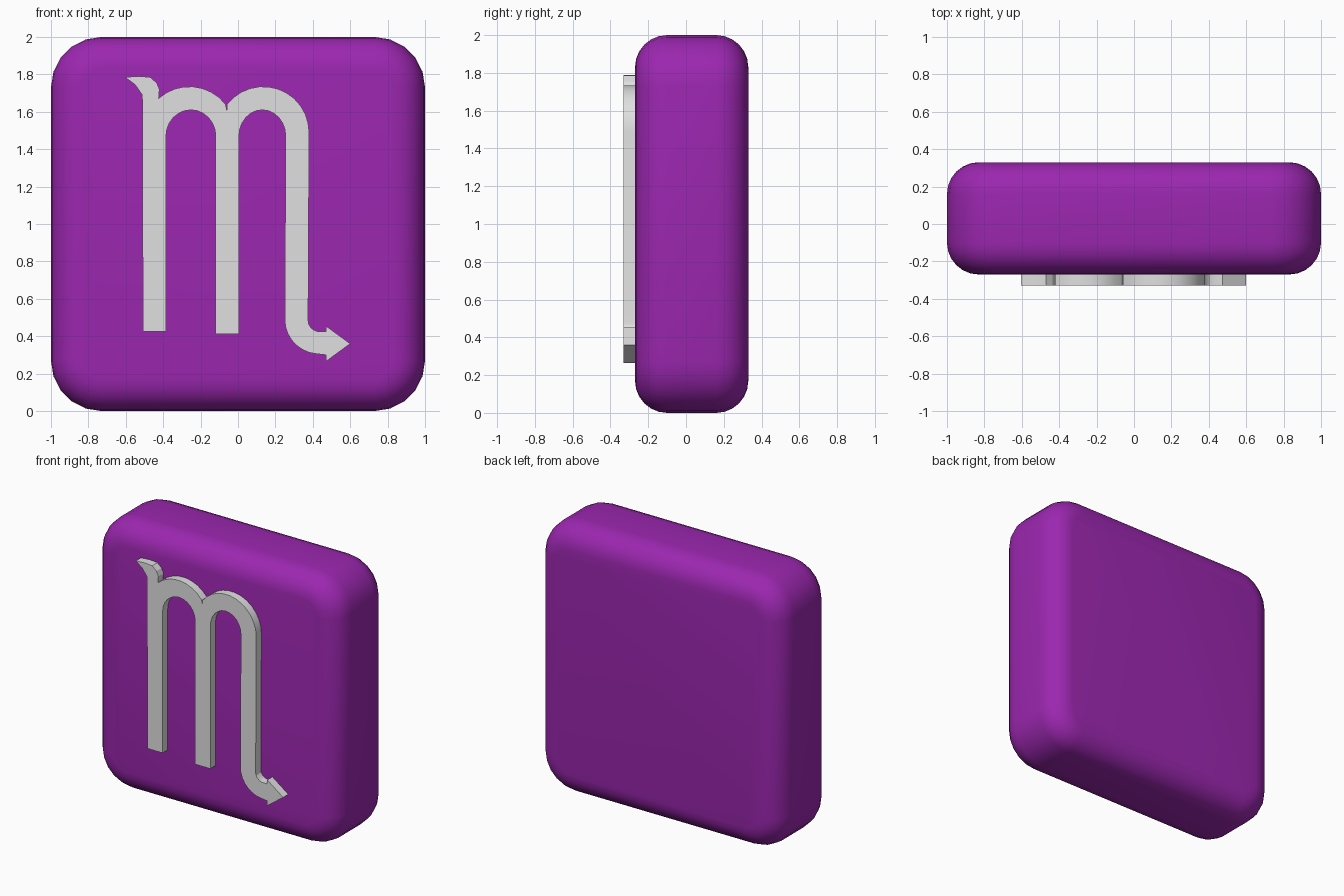
import bpy, bmesh, math

if "Cube" in bpy.data.objects:
    bpy.data.objects.remove(bpy.data.objects["Cube"])


def material(name, color):
    m = bpy.data.materials.new(name)
    m.diffuse_color = (*color, 1)
    m.use_nodes = True
    m.node_tree.nodes["Principled BSDF"].inputs["Base Color"].default_value = m.diffuse_color
    return m


def finish(name, bm, mat):
    bmesh.ops.recalc_face_normals(bm, faces=bm.faces[:])
    me = bpy.data.meshes.new(name)
    bm.to_mesh(me)
    bm.free()
    me.materials.append(mat)
    ob = bpy.data.objects.new(name, me)
    bpy.context.collection.objects.link(ob)
    return ob


def arc(cx, cz, rx, rz, a0, a1, n):
    """Points on an elliptical arc, angles in degrees."""
    angles = [math.radians(a0 + (a1 - a0) * i / n) for i in range(n + 1)]
    return [(cx + rx * math.cos(a), cz + rz * math.sin(a)) for a in angles]


purple = material("purple", (0.332, 0.020, 0.434))
light_grey = material("light grey", (0.745, 0.745, 0.745))

FRONT, BACK = -0.27, 0.33
CORNER, RIM, STEPS = 0.27, 0.17, 6


# Tile body: rounded squares lofted from front to back with rounded rims
def rounded_square(inset):
    r = CORNER - inset
    c = 1 - CORNER
    pts = []
    for sx, sz, a in ((1, 1, 0), (-1, 1, 90), (-1, -1, 180), (1, -1, 270)):
        pts += arc(sx * c, 1 + sz * c, r, r, a, a + 90, 5)
    return pts


front_half = []
for i in range(STEPS + 1):
    t = math.pi / 2 * i / STEPS
    front_half.append((RIM * (1 - math.sin(t)), RIM * (1 - math.cos(t))))
levels = [(d, FRONT + h) for d, h in front_half]
levels += [(d, BACK - h) for d, h in reversed(front_half)]

bm = bmesh.new()
rings = [[bm.verts.new((x, y, z)) for x, z in rounded_square(d)] for d, y in levels]
for a, b in zip(rings, rings[1:]):
    for i in range(len(a)):
        j = (i + 1) % len(a)
        bm.faces.new((a[i], a[j], b[j], b[i]))
bm.faces.new(rings[0])
bm.faces.new(rings[-1])
body = finish("tile_body", bm, purple)

# Raised symbol: one outline, extruded out of the front face
outline = [(-0.605, 1.785), (-0.53, 1.79), (-0.47, 1.785), (-0.435, 1.755), (-0.42, 1.72)]
outline += arc(-0.26, 1.49, 0.245, 0.245, 132, 38, 8)             # left arch, outside
outline += [(-0.06, 1.61)]
outline += arc(0.135, 1.49, 0.245, 0.245, 142, 0, 12)             # right arch, outside
outline += arc(0.435, 0.485, 0.06, 0.06, 180, 260, 4)             # tail bend, inside
outline += [(0.47, 0.425), (0.47, 0.455), (0.60, 0.36), (0.47, 0.265), (0.47, 0.30)]
outline += arc(0.435, 0.49, 0.185, 0.185, 265, 180, 7)            # tail bend, outside
outline += arc(0.13, 1.47, 0.125, 0.14, 0, 180, 12)               # right arch, inside
outline += [(0.005, 0.413), (-0.12, 0.413)]
outline += arc(-0.252, 1.47, 0.133, 0.14, 0, 180, 12)             # left arch, inside
outline += [(-0.385, 0.425), (-0.508, 0.425), (-0.512, 1.69), (-0.55, 1.745)]

bm = bmesh.new()
face = bm.faces.new([bm.verts.new((x, FRONT + 0.02, z)) for x, z in outline])
ext = bmesh.ops.extrude_face_region(bm, geom=[face], use_keep_orig=True)
for v in ext["geom"]:
    if isinstance(v, bmesh.types.BMVert):
        v.co.y = FRONT - 0.06
symbol = finish("raised_symbol", bm, light_grey)

# Shading
for ob, angle in ((body, 40), (symbol, 20)):
    bpy.ops.object.select_all(action="DESELECT")
    ob.select_set(True)
    bpy.context.view_layer.objects.active = ob
    bpy.ops.object.shade_smooth_by_angle(angle=math.radians(angle))
